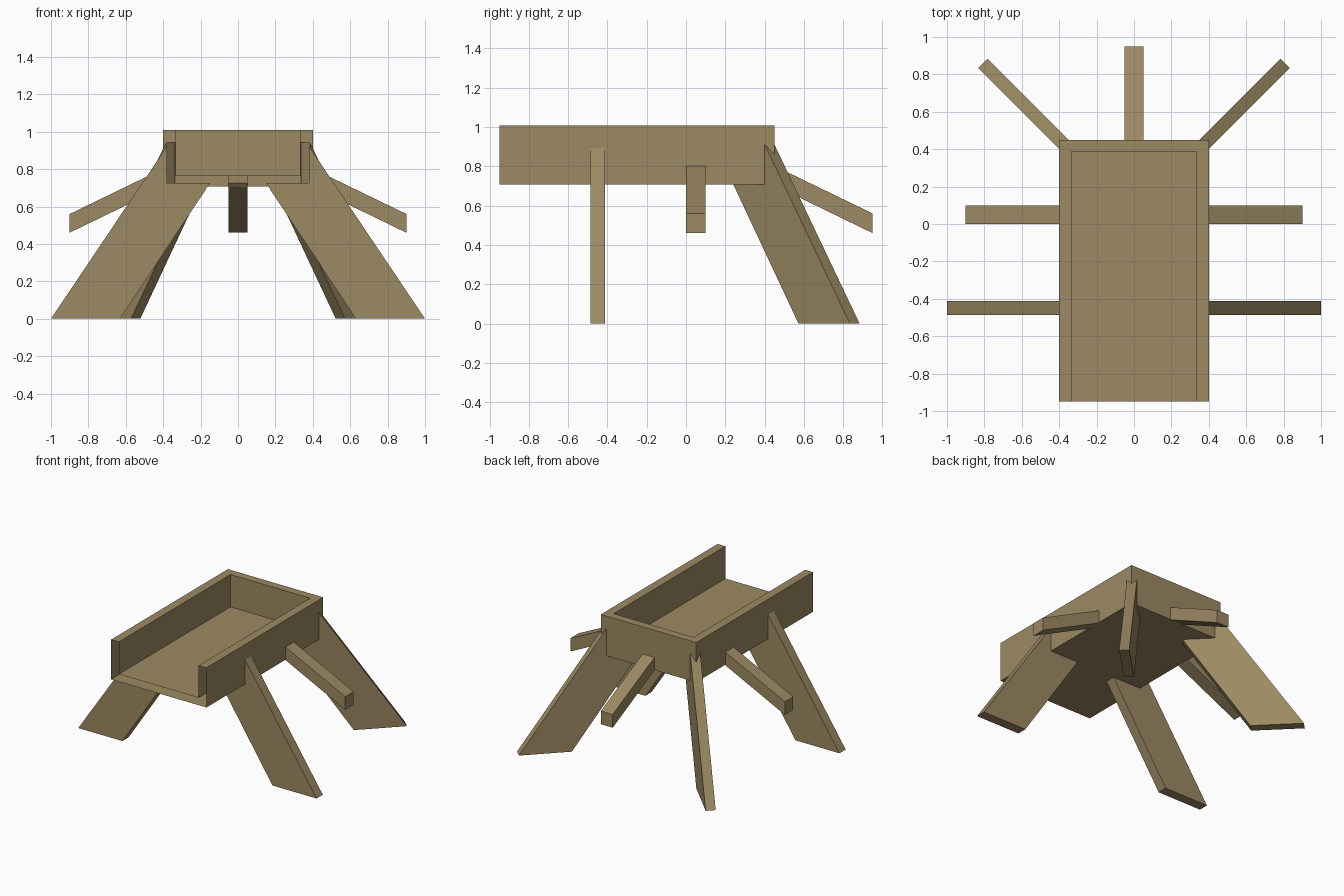
import bpy, bmesh, math
from mathutils import Vector, Matrix

if "Cube" in bpy.data.objects:
    bpy.data.objects.remove(bpy.data.objects["Cube"])

wood = bpy.data.materials.new("weathered wood")
wood.diffuse_color = (0.33, 0.252, 0.122, 1)
wood.use_nodes = True
wood.node_tree.nodes["Principled BSDF"].inputs["Base Color"].default_value = wood.diffuse_color


def finish(name, bm):
    mesh = bpy.data.meshes.new(name)
    bm.to_mesh(mesh)
    bm.free()
    mesh.materials.append(wood)
    obj = bpy.data.objects.new(name, mesh)
    bpy.context.collection.objects.link(obj)
    return obj


def plate(name, profile, thickness, origin, angle):
    """Extrude a (distance, height) profile; angle turns it about z."""
    bm = bmesh.new()
    face = bm.faces.new([bm.verts.new((d, -thickness / 2, z)) for d, z in profile])
    ext = bmesh.ops.extrude_face_region(bm, geom=[face])
    moved = [g for g in ext["geom"] if isinstance(g, bmesh.types.BMVert)]
    bmesh.ops.translate(bm, verts=moved, vec=(0, thickness, 0))
    bmesh.ops.recalc_face_normals(bm, faces=bm.faces)
    bm.transform(Matrix.Translation((*origin, 0)) @ Matrix.Rotation(math.radians(angle), 4, 'Z'))
    return finish(name, bm)


# Tray: hollow double-walled shell, open at the front end
W, IW = 0.4, 0.335
Y0, Y1, IY = -0.95, 0.45, 0.388
Z0, Z1, FZ = 0.707, 1.008, 0.763
bm = bmesh.new()


def quad(normal, *pts):
    f = bm.faces.new([bm.verts.new(p) for p in pts])
    f.normal_update()
    if f.normal.dot(Vector(normal)) < 0:
        f.normal_flip()


for s in (-1, 1):
    o, i = s * W, s * IW
    quad((s, 0, 0), (o, Y0, Z0), (o, Y1, Z0), (o, Y1, Z1), (o, Y0, Z1))
    quad((-s, 0, 0), (i, Y0, FZ), (i, IY, FZ), (i, IY, Z1), (i, Y0, Z1))
    quad((0, 0, 1), (o, Y0, Z1), (i, Y0, Z1), (i, IY, Z1), (o, Y1, Z1))
quad((0, 0, 1), (-W, Y1, Z1), (W, Y1, Z1), (IW, IY, Z1), (-IW, IY, Z1))
quad((0, 0, 1), (-IW, Y0, FZ), (IW, Y0, FZ), (IW, IY, FZ), (-IW, IY, FZ))
quad((0, 0, -1), (-W, Y0, Z0), (W, Y0, Z0), (W, Y1, Z0), (-W, Y1, Z0))
quad((0, 1, 0), (-W, Y1, Z0), (W, Y1, Z0), (W, Y1, Z1), (-W, Y1, Z1))
quad((0, -1, 0), (-IW, IY, FZ), (IW, IY, FZ), (IW, IY, Z1), (-IW, IY, Z1))
bmesh.ops.remove_doubles(bm, verts=bm.verts, dist=0.0001)
finish("tray", bm)


# Splayed legs, notched around the tray's lower edge
def leg(name, reach, notch, thickness, origin, angle):
    inner, top = reach - 0.37, 0.727
    profile = [(reach, 0), (inner, 0), (inner - top / 1.51, top),
               (notch, top), (notch, (reach - notch) * 1.487)]
    plate(name, profile, thickness, origin, angle)


for side, s, front, back in (("right", 1, 0, 45), ("left", -1, 180, 135)):
    leg("front_leg_" + side, 0.6, -0.02, 0.075, (s * W, -0.449), front)
    leg("back_leg_" + side, 0.578, -0.055, 0.07, (s * W, Y1), back)

# Sloping handles on both sides and at the back
handle = [(-0.02, 0.812), (-0.02, 0.727), (0, 0.703), (0.5, 0.46), (0.5, 0.56)]
for name, origin, angle in (("handle_right", (W, 0.05), 0),
                            ("handle_left", (-W, 0.05), 180),
                            ("handle_back", (0, Y1), 90)):
    plate(name, handle, 0.1, origin, angle)
